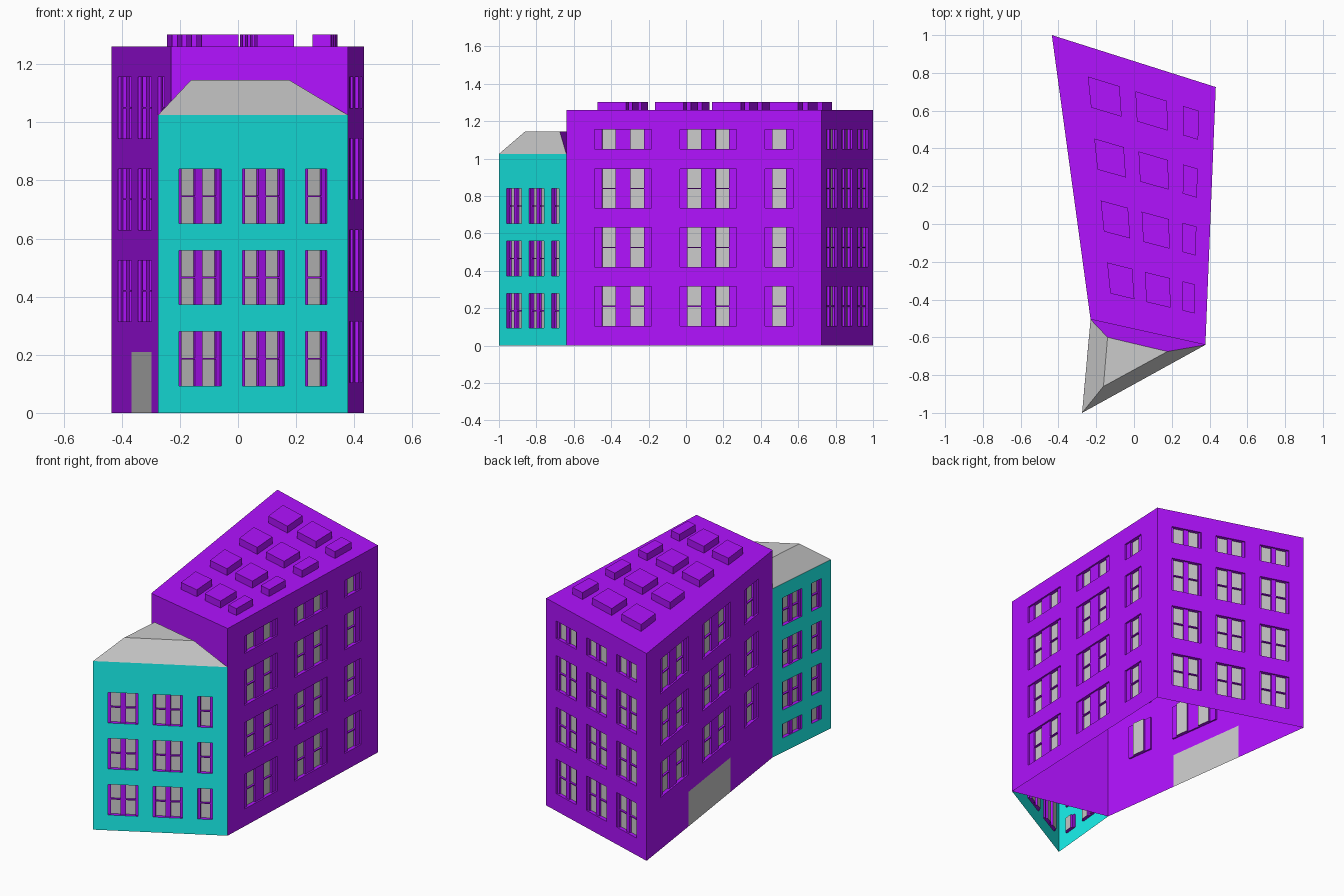
import bpy
from mathutils import Vector

if "Cube" in bpy.data.objects:
    bpy.data.objects.remove(bpy.data.objects["Cube"])

# Footprint corners: main block A-B-C-D, wedge wing D-E-C
A, B, C, D, E = [Vector((x, y, 0)) for x, y in
                 ((-0.435, 1.0), (0.433, 0.725), (0.378, -0.64), (-0.23, -0.505), (-0.275, -1.0))]
MAIN_H, WING_H, TOP_H = 1.26, 1.025, 1.145
Z = Vector((0, 0, 1))
FRAME_D, PANE_D, BAR = 0.01, 0.022, 0.003


def material(name, rgb):
    m = bpy.data.materials.new(name)
    m.diffuse_color = (*rgb, 1)
    m.use_nodes = True
    m.node_tree.nodes["Principled BSDF"].inputs["Base Color"].default_value = m.diffuse_color
    return m


purple = material("purple", (0.44, 0.006, 1.0))
teal = material("teal", (0.01, 0.97, 0.92))


def make(name, faces, mat=None):
    verts = [v for f in faces for v in f]
    index, i = [], 0
    for f in faces:
        index.append(range(i, i + len(f)))
        i += len(f)
    me = bpy.data.meshes.new(name)
    me.from_pydata(verts, [], [list(f) for f in index])
    ob = bpy.data.objects.new(name, me)
    bpy.context.collection.objects.link(ob)
    if mat:
        me.materials.append(mat)
    return ob


def wall(name, p, q, height, mat, cols=0, rows=0, windows=(), pane_w=0.05, door=None):
    """Wall from p to q on a cols x rows grid, with recessed window cells."""
    t = (q - p).normalized()
    n = t.cross(Z)
    length = (q - p).length
    if not cols:
        make(name, [[p, q, q + Z * height, p + Z * height]], mat)
        return
    du, dz = length / cols, height / rows

    def at(u, z, d):
        return p + t * u + Z * z - n * d

    def panel(u0, u1, z0, z1, d):
        return [at(u0, z0, d), at(u1, z0, d), at(u1, z1, d), at(u0, z1, d)]

    def niche(u0, u1, z0, z1, a, b):
        return [[at(u0, z0, a), at(u0, z0, b), at(u0, z1, b), at(u0, z1, a)],
                [at(u1, z0, b), at(u1, z0, a), at(u1, z1, a), at(u1, z1, b)],
                [at(u0, z0, a), at(u1, z0, a), at(u1, z0, b), at(u0, z0, b)],
                [at(u0, z1, b), at(u1, z1, b), at(u1, z1, a), at(u0, z1, a)]]

    skin, frames, panes = [], [], []
    blocked = list(windows) + ([door] if door else [])
    for c in range(cols):
        for r in range(rows):
            if not any(a <= c < b and e <= r < f for a, b, e, f in blocked):
                skin.append(panel(c * du, (c + 1) * du, r * dz, (r + 1) * dz, 0))
    for c0, c1, r0, r1 in windows:
        z0, z1 = r0 * dz, r1 * dz
        frames += niche(c0 * du, c1 * du, z0, z1, 0, FRAME_D)
        for c in range(c0, c1):
            u0, u1 = c * du, (c + 1) * du
            m0, m1 = (u0 + u1 - pane_w) / 2, (u0 + u1 + pane_w) / 2
            # posts either side, then the deeper pane
            frames += [panel(u0, m0, z0, z1, FRAME_D), panel(m1, u1, z0, z1, FRAME_D)]
            frames += niche(m0, m1, z0, z1, FRAME_D, PANE_D)
            panes.append(panel(m0, m1, z0, z1, PANE_D))
            # crossbar between stacked panes
            for r in range(r0 + 1, r1):
                b0, b1 = r * dz - BAR, r * dz + BAR
                frames.append(panel(m0, m1, b0, b1, FRAME_D))
                frames += [niche(m0, m1, b1, b1, FRAME_D, PANE_D)[2],
                           niche(m0, m1, b0, b0, FRAME_D, PANE_D)[3]]
    make(name, skin, mat)
    make(name + "_window_frames", frames, purple)
    make(name + "_panes", panes)
    if door:
        a, b, e, f = door
        make(name + "_door", [panel(a * du, b * du, e * dz, f * dz, 0)])


def grid(cols, rows):
    return [(*c, *r) for c in cols for r in rows]


# Column and row bands, in grid cells
mixed = [(1, 3), (4, 6), (7, 8)]
doubles = [(1, 3), (4, 6), (7, 9)]
short_top = [(1, 3), (4, 6), (7, 9), (10, 11)]
short_bottom = [(1, 2), (3, 5), (6, 8), (9, 11)]
three_low = [(1, 3), (4, 6), (7, 9)]
three_high = [(3, 5), (6, 8), (9, 11)]

# Main block walls
wall("main_right_wall", C, B, MAIN_H, purple, 9, 12, grid(mixed, short_top), 0.072)
wall("main_back_wall", B, A, MAIN_H, purple, 10, 12, grid(doubles, short_top), 0.062)
wall("main_left_wall", A, D, MAIN_H, purple, 9, 12, grid(mixed, three_high), 0.08, (3, 6, 0, 2))
wall("main_front_wall", D, C, MAIN_H, purple)

# Wing walls
wall("wing_front_wall", E, C, WING_H, teal, 9, 11, grid(mixed, three_low), 0.053)
wall("wing_left_wall", D, E, WING_H, teal, 6, 12, grid([(1, 3), (4, 5)], short_bottom), 0.053)

# Main flat roof
make("main_roof", [[v + Z * MAIN_H for v in (D, C, B, A)]], purple)


# Raised roof blocks, following the skewed roof outline
def roof_point(u, v, z):
    return A.lerp(B, u).lerp(D.lerp(C, u), v) + Z * z


blocks = []
for u0, u1 in ((0.2, 0.4), (0.5, 0.7), (0.8, 0.9)):
    for v in (1, 3, 5, 7):
        uv = [(u0, (v + 1) / 9), (u1, (v + 1) / 9), (u1, v / 9), (u0, v / 9)]
        low = [roof_point(a, b, MAIN_H) for a, b in uv]
        top = [roof_point(a, b, MAIN_H + 0.042) for a, b in uv]
        blocks.append(top)
        blocks += [[low[i], low[(i + 1) % 4], top[(i + 1) % 4], top[i]] for i in range(4)]
make("roof_blocks", blocks, purple)

# Wing hipped roof with a flat triangular top
eaves = [v + Z * WING_H for v in (D, E, C)]
crown = [Vector((x, y, TOP_H)) for x, y in ((-0.14, -0.60), (-0.162, -0.86), (0.177, -0.675))]
slopes = [[eaves[i], eaves[(i + 1) % 3], crown[(i + 1) % 3], crown[i]] for i in range(3)]
make("wing_roof", [crown] + slopes[:2])
make("wing_roof_back_slope", slopes[2:], purple)
